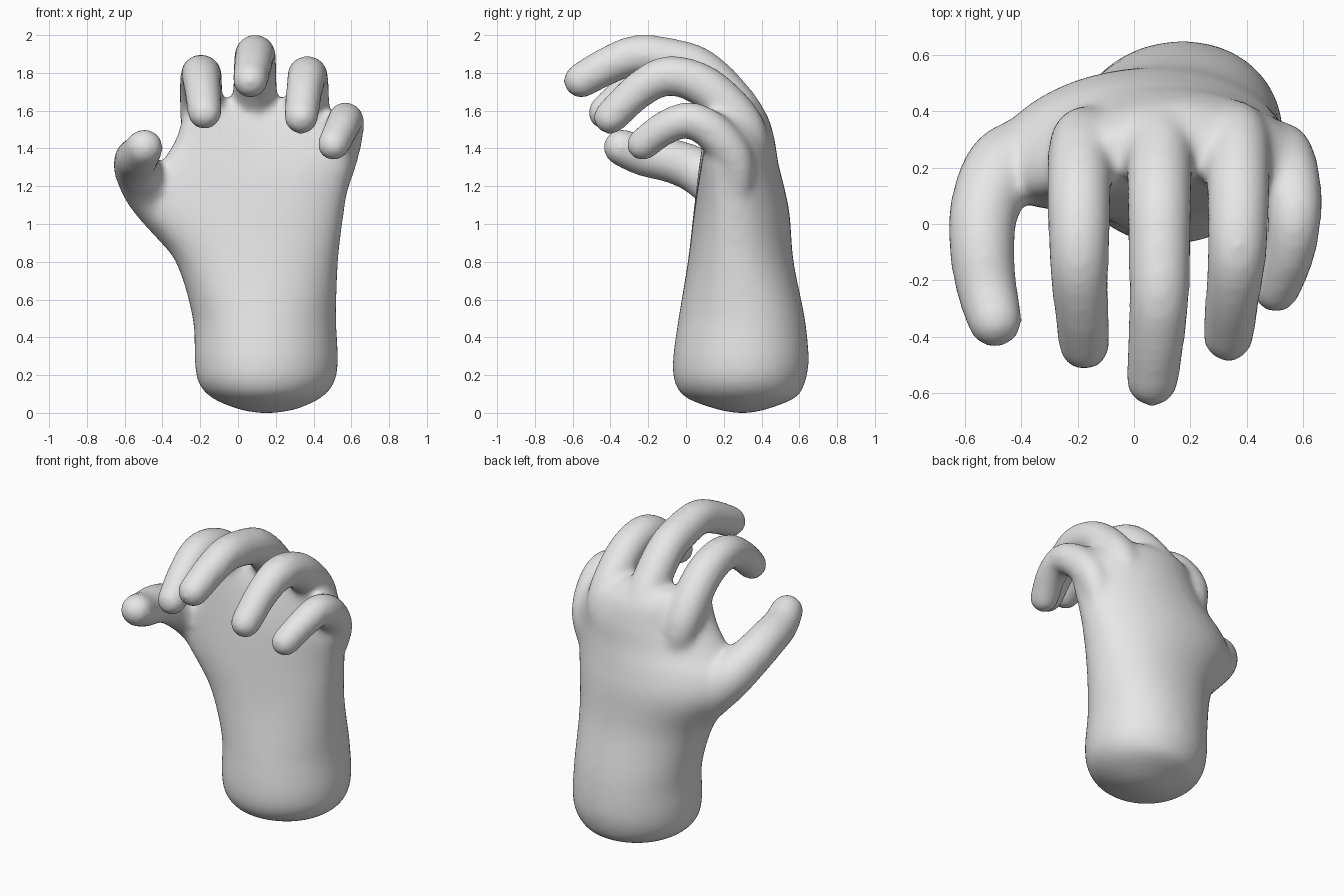
import bpy
import bmesh
from math import sin, cos, pi, copysign
from mathutils import Vector

cube = bpy.data.objects.get("Cube")
if cube:
    bpy.data.objects.remove(cube, do_unlink=True)


def spline(keys, steps):
    """Smooth interpolation through key tuples of any length."""
    pts = [keys[0]] + list(keys) + [keys[-1]]
    out = []
    for i in range(len(keys) - 1):
        for s in range(steps):
            t = s / steps
            out.append([0.5 * (2 * b + (c - a) * t
                               + (2 * a - 5 * b + 4 * c - d) * t * t
                               + (3 * b - a - 3 * c + d) * t ** 3)
                        for a, b, c, d in zip(*pts[i:i + 4])])
    return out + [list(keys[-1])]


def loft(bm, rings):
    """Closed skin through a list of equal-sized point rings."""
    rows = [[bm.verts.new(p) for p in ring] for ring in rings]
    n = len(rows[0])
    for lower, upper in zip(rows, rows[1:]):
        for i in range(n):
            j = (i + 1) % n
            bm.faces.new((lower[i], lower[j], upper[j], upper[i]))
    bm.faces.new(rows[0][::-1])
    bm.faces.new(rows[-1])


def finger(bm, keys):
    """Round tube along (x, y, z, radius) keys with a domed tip."""
    path = spline(keys, 6)
    pos = [Vector(p[:3]) for p in path]
    tip_dir = (pos[-1] - pos[-2]).normalized()
    stations = []
    for i, p in enumerate(path):
        tangent = pos[min(i + 1, len(pos) - 1)] - pos[max(i - 1, 0)]
        stations.append((pos[i], tangent.normalized(), p[3]))
    r = path[-1][3]
    for k in range(1, 6):
        a = k * pi / 2 / 5.3
        stations.append((pos[-1] + tip_dir * r * sin(a), tip_dir, r * cos(a)))
    rings = []
    for centre, t, rad in stations:
        side = Vector((1, 0, 0))
        side = (side - t * side.dot(t)).normalized()
        up = t.cross(side)
        rings.append([centre + rad * (side * cos(a) + up * sin(a))
                      for a in (2 * pi * i / 20 for i in range(20))])
    loft(bm, rings)


def palm(bm, keys):
    """Oval sections, boxier upwards; the back arches towards both edges."""
    rings = []
    for z, x0, x1, y0, y1 in spline(keys, 4):
        arch = 0.12 * max(0, z - 0.5)
        power = 1 - 0.1 * min(1, max(0, z))
        ring = []
        for i in range(40):
            a = 2 * pi * i / 40
            c, s = cos(a - 0.03), sin(a + 0.03)
            u = copysign(abs(c) ** power, c)
            v = copysign(abs(s) ** power, s)
            ring.append(Vector(((x0 + x1) / 2 + u * (x1 - x0) / 2,
                                (y0 + y1) / 2 + v * (y1 - y0) / 2 - arch * u * u,
                                z)))
        rings.append(ring)
    loft(bm, rings)


bm = bmesh.new()

# Wrist and palm: height, x range, y range
palm(bm, [
    (0.0, 0.1, 0.2, 0.26, 0.34),
    (0.02, 0.0, 0.31, 0.16, 0.43),
    (0.08, -0.14, 0.44, 0.0, 0.58),
    (0.16, -0.21, 0.51, -0.06, 0.63),
    (0.28, -0.23, 0.53, -0.07, 0.65),
    (0.5, -0.24, 0.52, -0.04, 0.63),
    (0.8, -0.33, 0.53, 0.01, 0.57),
    (1.05, -0.5, 0.56, 0.04, 0.55),
    (1.2, -0.5, 0.585, 0.06, 0.52),
    (1.32, -0.41, 0.61, 0.08, 0.49),
    (1.45, -0.33, 0.61, 0.11, 0.47),
    (1.58, -0.29, 0.52, 0.15, 0.43),
    (1.66, -0.24, 0.4, 0.2, 0.36),
])

# Thumb
finger(bm, [
    (-0.06, 0.27, 0.7, 0.1), (-0.2, 0.26, 0.86, 0.125),
    (-0.34, 0.25, 1.03, 0.14), (-0.46, 0.2, 1.17, 0.14),
    (-0.53, 0.06, 1.28, 0.125), (-0.54, -0.08, 1.335, 0.118),
    (-0.525, -0.22, 1.36, 0.11), (-0.495, -0.34, 1.405, 0.1),
])
# Index finger
finger(bm, [
    (-0.1, 0.32, 1.05, 0.06), (-0.15, 0.32, 1.3, 0.095),
    (-0.185, 0.29, 1.5, 0.115), (-0.195, 0.15, 1.69, 0.115),
    (-0.195, 0.0, 1.775, 0.112), (-0.195, -0.15, 1.785, 0.106),
    (-0.187, -0.3, 1.705, 0.098), (-0.177, -0.43, 1.59, 0.092),
])
# Middle finger
finger(bm, [
    (0.09, 0.36, 1.05, 0.06), (0.09, 0.35, 1.3, 0.1),
    (0.09, 0.32, 1.52, 0.12), (0.09, 0.21, 1.69, 0.118),
    (0.09, 0.07, 1.82, 0.115), (0.09, -0.07, 1.87, 0.112),
    (0.09, -0.25, 1.895, 0.108), (0.08, -0.4, 1.845, 0.102),
    (0.065, -0.555, 1.76, 0.095),
])
# Ring finger
finger(bm, [
    (0.3, 0.34, 1.05, 0.06), (0.34, 0.34, 1.3, 0.095),
    (0.365, 0.31, 1.5, 0.115), (0.37, 0.16, 1.68, 0.115),
    (0.37, 0.02, 1.765, 0.11), (0.365, -0.12, 1.78, 0.106),
    (0.35, -0.26, 1.7, 0.098), (0.335, -0.4, 1.565, 0.092),
])
# Little finger
finger(bm, [
    (0.42, 0.27, 0.9, 0.05), (0.48, 0.27, 1.12, 0.075),
    (0.53, 0.26, 1.33, 0.1), (0.56, 0.15, 1.48, 0.105),
    (0.57, 0.02, 1.55, 0.097), (0.55, -0.11, 1.51, 0.092),
    (0.505, -0.23, 1.42, 0.087),
])

bmesh.ops.recalc_face_normals(bm, faces=bm.faces)
mesh = bpy.data.meshes.new("hand")
bm.to_mesh(mesh)
bm.free()
hand = bpy.data.objects.new("hand", mesh)
bpy.context.collection.objects.link(hand)
bpy.context.view_layer.objects.active = hand
hand.select_set(True)

# Fuse the parts into one soft skin
remesh = hand.modifiers.new("fuse", 'REMESH')
remesh.mode = 'VOXEL'
remesh.voxel_size = 0.018
soften = hand.modifiers.new("soften", 'SMOOTH')
soften.factor = 0.5
soften.iterations = 20
for name in ("fuse", "soften"):
    bpy.ops.object.modifier_apply(modifier=name)
bpy.ops.object.shade_smooth()

# Plain grey skin
grey = bpy.data.materials.new("light grey")
grey.use_nodes = True
colour = (0.8, 0.8, 0.8, 1)
grey.diffuse_color = colour
grey.node_tree.nodes["Principled BSDF"].inputs["Base Color"].default_value = colour
hand.data.materials.clear()
hand.data.materials.append(grey)
